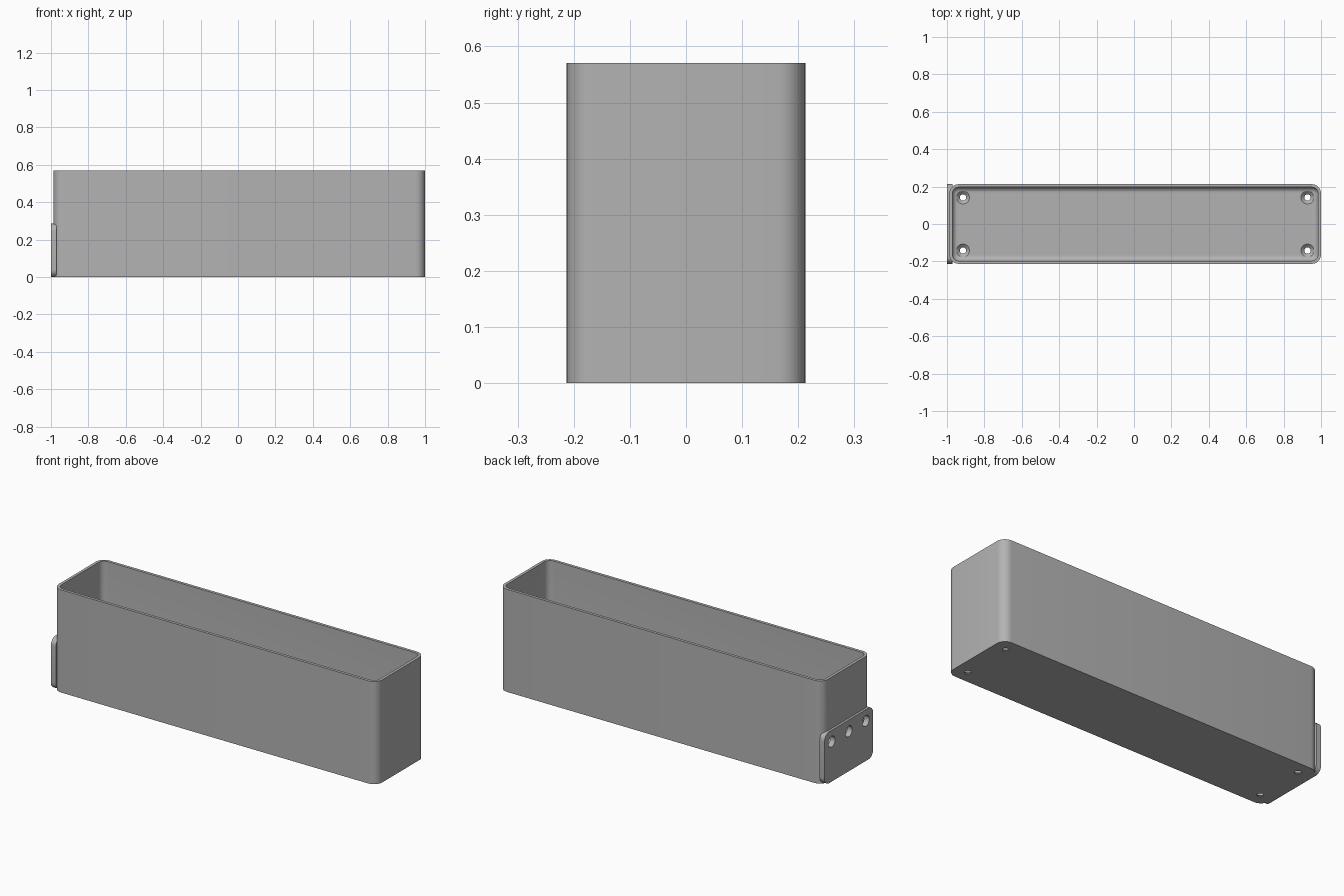
import bpy, bmesh, math
from mathutils import Matrix

if "Cube" in bpy.data.objects:
    bpy.data.objects.remove(bpy.data.objects["Cube"])

# Single grey material
grey = bpy.data.materials.new("plain_grey")
grey.use_nodes = True
colour = (0.45, 0.45, 0.45, 1)
grey.diffuse_color = colour
grey.node_tree.nodes["Principled BSDF"].inputs["Base Color"].default_value = colour

X0, X1, HALF_Y, HEIGHT = -0.987, 1.0, 0.213, 0.57
WALL, FLOOR, FILLET, CORNER = 0.016, 0.02, 0.028, 0.05
CX, HALF_X = (X0 + X1) / 2, (X1 - X0) / 2


def rounded_rect(hx, hy, r, steps=8):
    """Counter-clockwise outline of a rounded rectangle."""
    pts = []
    for k, (sx, sy) in enumerate([(1, 1), (-1, 1), (-1, -1), (1, -1)]):
        for i in range(steps + 1):
            a = math.pi / 2 * (k + i / steps)
            pts.append((sx * (hx - r) + r * math.cos(a), sy * (hy - r) + r * math.sin(a)))
    return pts


def loft(name, loops, matrix=Matrix()):
    """Closed solid skinned through equal-length loops of points."""
    bm = bmesh.new()
    rings = [[bm.verts.new(p) for p in loop] for loop in loops]
    for low, high in zip(rings, rings[1:]):
        for i in range(len(low)):
            j = (i + 1) % len(low)
            bm.faces.new((low[i], low[j], high[j], high[i]))
    bm.faces.new(rings[0][::-1])
    bm.faces.new(rings[-1])
    bmesh.ops.transform(bm, matrix=matrix, verts=bm.verts)
    bmesh.ops.recalc_face_normals(bm, faces=bm.faces)
    mesh = bpy.data.meshes.new(name)
    bm.to_mesh(mesh)
    bm.free()
    mesh.materials.append(grey)
    obj = bpy.data.objects.new(name, mesh)
    bpy.context.collection.objects.link(obj)
    return obj


def turned(name, profile, matrix, sides=32):
    """Round solid from (radius, height) pairs."""
    angles = [2 * math.pi * i / sides for i in range(sides)]
    return loft(name, [[(r * math.cos(a), r * math.sin(a), z) for a in angles]
                       for r, z in profile], matrix)


def cut(target, cutters):
    """Apply the cutters as differences, then remove them."""
    bpy.context.view_layer.objects.active = target
    for c in cutters:
        c.hide_render = True
        mod = target.modifiers.new("hole", 'BOOLEAN')
        mod.operation, mod.solver, mod.object = 'DIFFERENCE', 'EXACT', c
        bpy.ops.object.modifier_apply(modifier=mod.name)
        bpy.data.objects.remove(c)


# Open tray: outer wall, rim, inner wall, filleted floor
sections = [(0, 0), (0, HEIGHT), (WALL, HEIGHT)]
for i in range(7):
    a = math.pi / 2 * i / 6
    sections.append((WALL + FILLET * (1 - math.cos(a)), FLOOR + FILLET * (1 - math.sin(a))))
tray = loft("tray", [[(x, y, z) for x, y in
                      rounded_rect(HALF_X - d, HALF_Y - d, max(CORNER - d, 0.008))]
                     for d, z in sections], Matrix.Translation((CX, 0, 0)))

# Countersunk screw holes in the floor corners
cut(tray, [turned("floor_hole_cutter",
                  [(0.017, -0.02), (0.017, 0.003), (0.035, FLOOR), (0.035, FLOOR + 0.03)],
                  Matrix.Translation((CX + sx * 0.921, sy * 0.142, 0)))
           for sx in (-1, 1) for sy in (-1, 1)])

# Mounting plate on the end, with three round holes
PLATE_H, PLATE_T = 0.285, 0.03
facing = Matrix(((0, 0, 1, -1), (1, 0, 0, 0), (0, 1, 0, PLATE_H / 2), (0, 0, 0, 1)))
outline = rounded_rect(HALF_Y, PLATE_H / 2, 0.04)
plate = loft("mounting_plate", [[(u, v, w) for u, v in outline] for w in (0, PLATE_T)], facing)
for part in (plate, tray):
    cut(part, [turned("plate_hole_cutter", [(0.03, -0.02), (0.03, 0.05)],
                      facing @ Matrix.Translation((y, 0.222 - PLATE_H / 2, 0)))
               for y in (-0.15, 0, 0.15)])

# Smooth curves, sharp edges
for part in (tray, plate):
    bpy.ops.object.select_all(action='DESELECT')
    part.select_set(True)
    bpy.context.view_layer.objects.active = part
    bpy.ops.object.shade_smooth_by_angle(angle=math.radians(30))
